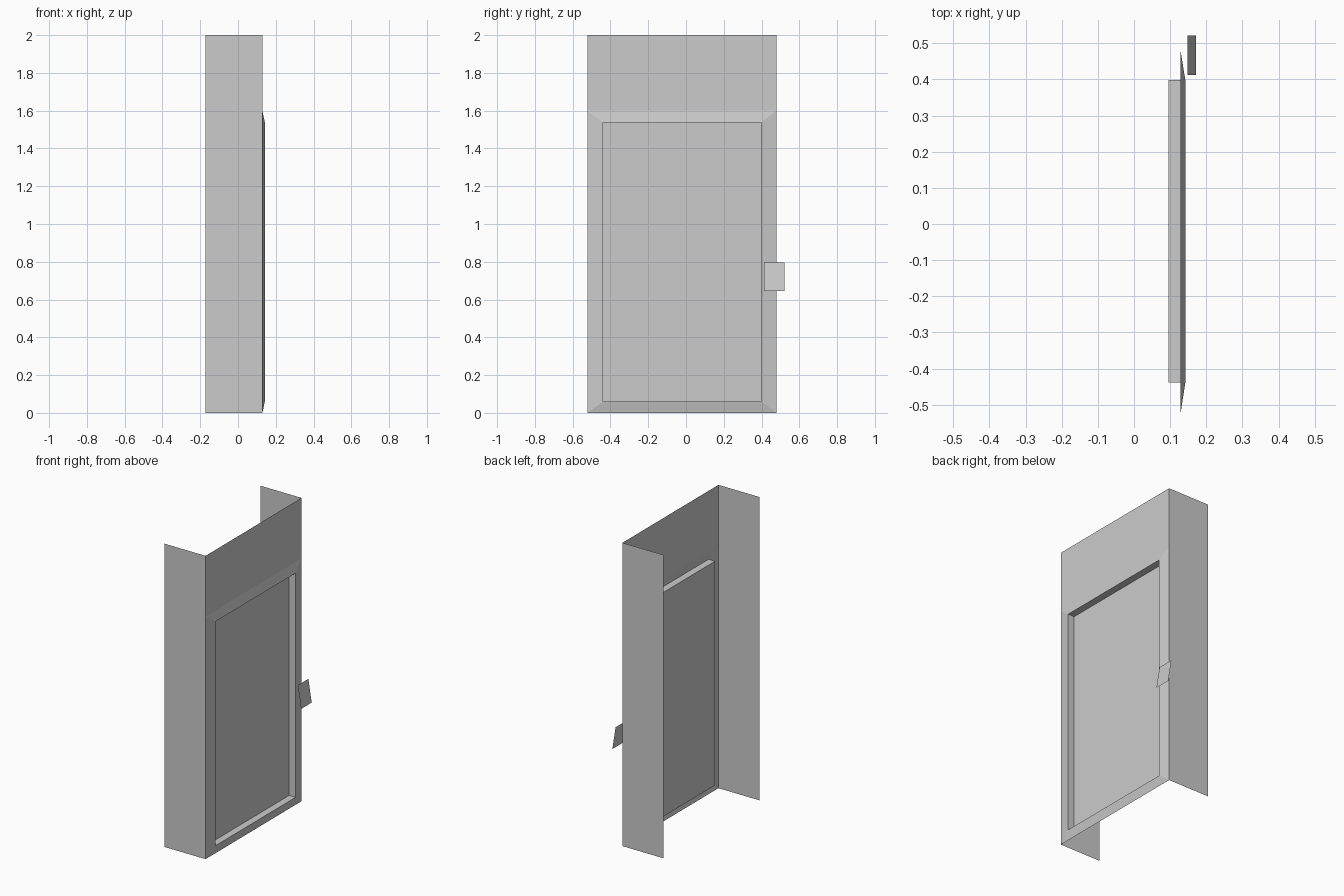
import bpy, bmesh

if "Cube" in bpy.data.objects:
    bpy.data.objects.remove(bpy.data.objects["Cube"])

Y0, Y1 = -0.522, 0.478      # cabinet width
BACK, FRONT = -0.172, 0.129  # cabinet depth
DOOR_TOP = 1.60


def finish(bm, name):
    bmesh.ops.remove_doubles(bm, verts=bm.verts, dist=1e-5)
    mesh = bpy.data.meshes.new(name)
    bm.to_mesh(mesh)
    bm.free()
    obj = bpy.data.objects.new(name, mesh)
    bpy.context.collection.objects.link(obj)
    return obj


def rect(bm, x, y0, y1, z0, z1):
    """Four corners of a rectangle facing +x."""
    return [bm.verts.new((x, y, z)) for y, z in
            ((y0, z0), (y1, z0), (y1, z1), (y0, z1))]


# open-backed shell: two side panels and the flat strip above the door
bm = bmesh.new()
for y, flip in ((Y0, False), (Y1, True)):
    pts = [(BACK, 0), (FRONT, 0), (FRONT, 2), (BACK, 2)]
    if flip:
        pts.reverse()
    bm.faces.new([bm.verts.new((x, y, z)) for x, z in pts])
bm.faces.new(rect(bm, FRONT, Y0, Y1, DOOR_TOP, 2))
finish(bm, "cabinet_shell")

# door: sloping frame, recess walls and recessed panel
bm = bmesh.new()
loops = [rect(bm, FRONT, Y0, Y1, 0, DOOR_TOP),
         rect(bm, 0.142, -0.439, 0.398, 0.06, 1.538),
         rect(bm, 0.095, -0.439, 0.398, 0.06, 1.538)]
for outer, inner in zip(loops, loops[1:]):
    for i in range(4):
        j = (i + 1) % 4
        bm.faces.new((outer[i], outer[j], inner[j], inner[i]))
bm.faces.new(loops[-1])
finish(bm, "recessed_door")

# tilted handle plate, leaning outward at the bottom
bm = bmesh.new()
plate = rect(bm, 0.148, 0.412, 0.522, 0.645, 0.795)
for v in plate[:2]:
    v.co.x = 0.172
bm.faces.new(plate)
finish(bm, "handle_plate")
